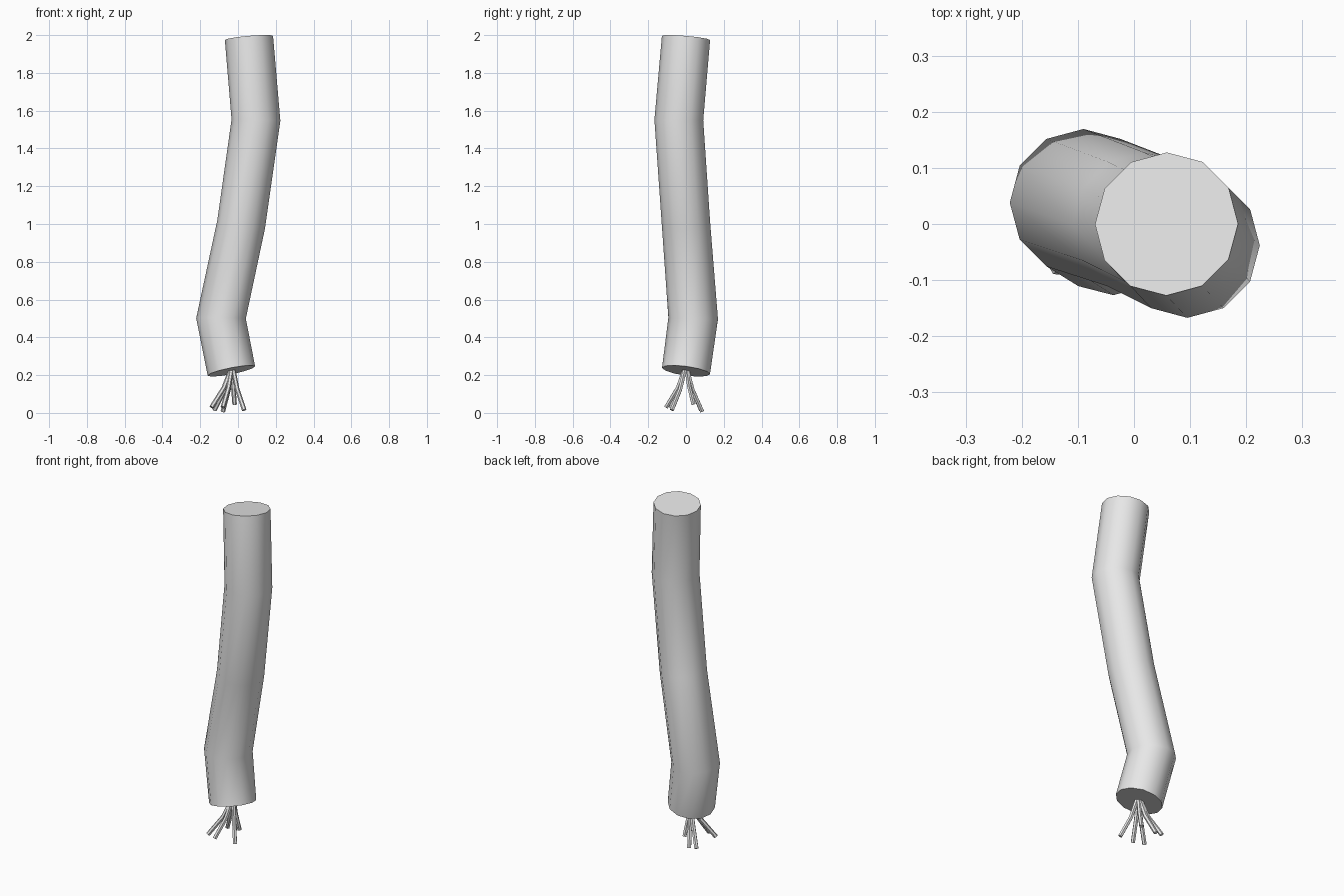
import bpy
import bmesh
from math import cos, sin, tau
from mathutils import Vector

cube = bpy.data.objects.get("Cube")
if cube:
    bpy.data.objects.remove(cube, do_unlink=True)

grey = bpy.data.materials.new("light_grey")
grey.use_nodes = True
grey.diffuse_color = (0.8, 0.8, 0.8, 1)
grey.node_tree.nodes["Principled BSDF"].inputs["Base Color"].default_value = (0.8, 0.8, 0.8, 1)


def tube(name, path, radius, sides):
    """Sweep a regular polygon along a path, with mitred joints and flat caps."""
    pts = [Vector(p) for p in path]
    bm = bmesh.new()
    rings = []
    for i, p in enumerate(pts):
        before = (p - pts[max(i - 1, 0)]).normalized()
        after = (pts[min(i + 1, len(pts) - 1)] - p).normalized()
        tangent = (before + after).normalized()
        turn = Vector((0, 0, 1)).rotation_difference(tangent)
        # Widen each joint so the straight runs keep their thickness
        r = radius / max(tangent.dot(after), tangent.dot(before))
        rings.append([bm.verts.new(p + turn @ Vector((r * cos(tau * k / sides), r * sin(tau * k / sides), 0)))
                      for k in range(sides)])
    for low, high in zip(rings, rings[1:]):
        for k in range(sides):
            n = (k + 1) % sides
            bm.faces.new((low[k], low[n], high[n], high[k]))
    bm.faces.new(rings[0][::-1])
    bm.faces.new(rings[-1])
    bmesh.ops.recalc_face_normals(bm, faces=bm.faces)
    mesh = bpy.data.meshes.new(name)
    bm.to_mesh(mesh)
    bm.free()
    mesh.materials.append(grey)
    obj = bpy.data.objects.new(name, mesh)
    bpy.context.collection.objects.link(obj)
    bpy.ops.object.select_all(action="DESELECT")
    obj.select_set(True)
    bpy.context.view_layer.objects.active = obj
    bpy.ops.object.shade_smooth_by_angle(angle=0.7)
    return obj


# Bent main stalk
tube("stalk", [(-0.035, 0, 0.222), (-0.09, 0.038, 0.5), (0.017, 0, 1.0),
               (0.095, -0.038, 1.55), (0.058, 0, 1.985)], 0.128, 12)

# Splayed strands under the stalk, each bending outwards halfway down
root = Vector((-0.03, 0, 0.235))
tips = [(-0.14, -0.08, 0.03), (-0.125, 0.08, 0.015), (-0.08, 0.085, 0.008),
        (-0.08, -0.105, 0.03), (0.033, -0.075, 0.015), (-0.018, 0.04, 0.045)]
for i, tip in enumerate(tips):
    tip = Vector(tip)
    spread = Vector((tip.x - root.x, tip.y - root.y, 0))
    start = root + spread * 0.06
    bend = root.lerp(tip, 0.5) - spread * 0.09
    tube(f"strand_{i + 1}", [tip, bend, start], 0.012, 6)
